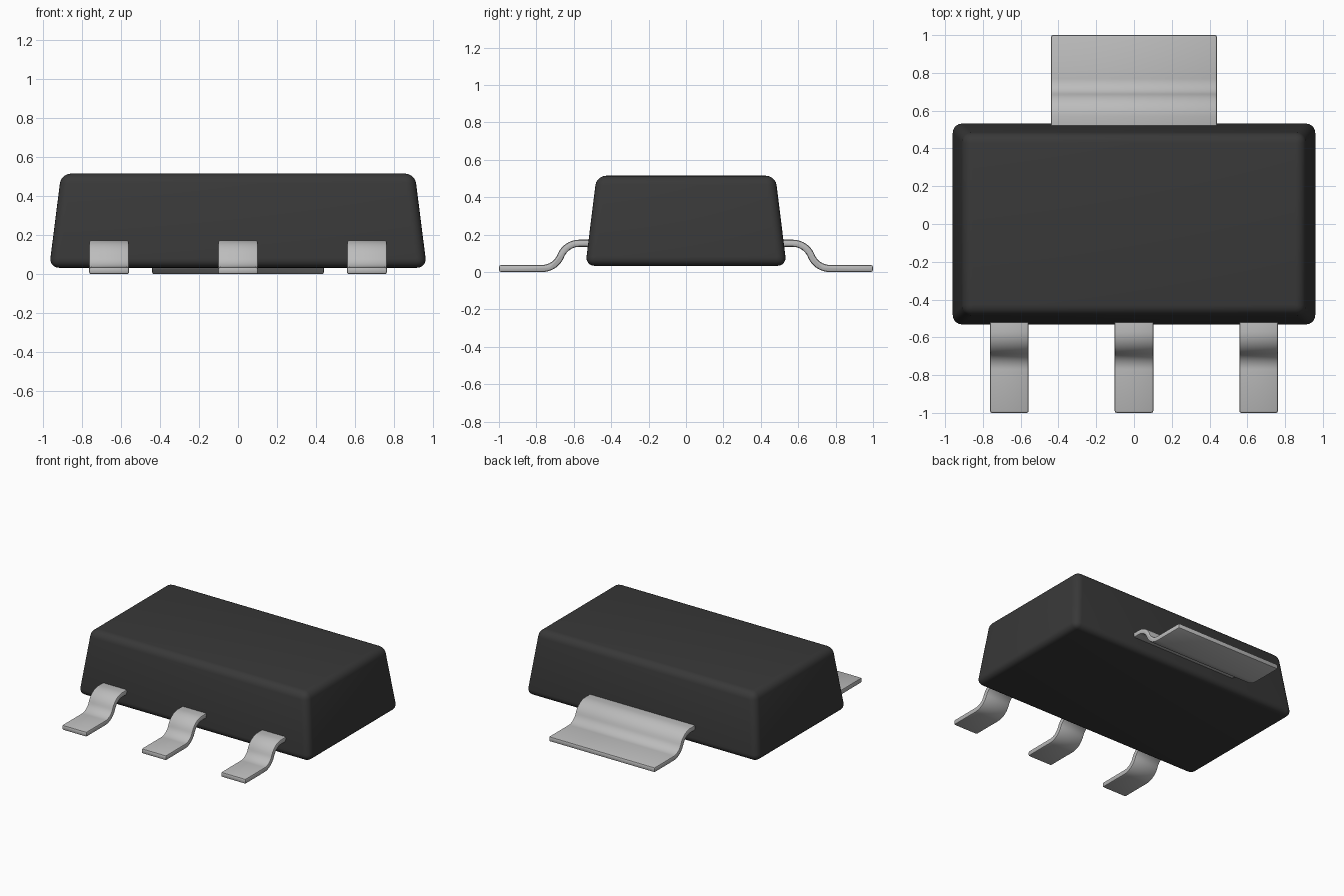
import bpy, bmesh, math
from mathutils import Vector

cube = bpy.data.objects.get("Cube")
if cube:
    bpy.data.objects.remove(cube, do_unlink=True)


def material(name, value):
    m = bpy.data.materials.new(name)
    m.use_nodes = True
    color = (value, value, value, 1)
    m.diffuse_color = color
    m.node_tree.nodes["Principled BSDF"].inputs["Base Color"].default_value = color
    return m


black = material("black plastic", 0.04)
silver = material("silver metal", 0.50)


def finish(bm, name, mat, bevel, segments):
    """Turn a bmesh into a bevelled, smooth-shaded object."""
    bmesh.ops.recalc_face_normals(bm, faces=bm.faces)
    mesh = bpy.data.meshes.new(name)
    bm.to_mesh(mesh)
    bm.free()
    mesh.materials.append(mat)
    ob = bpy.data.objects.new(name, mesh)
    bpy.context.collection.objects.link(ob)
    mod = ob.modifiers.new("rounded edges", 'BEVEL')
    mod.width = bevel
    mod.segments = segments
    mod.limit_method = 'ANGLE'
    mod.angle_limit = math.radians(30)
    bpy.ops.object.select_all(action='DESELECT')
    bpy.context.view_layer.objects.active = ob
    ob.select_set(True)
    bpy.ops.object.modifier_apply(modifier=mod.name)
    bpy.ops.object.shade_smooth_by_angle(angle=math.radians(35))
    return ob


# Tapered plastic body
bm = bmesh.new()
bmesh.ops.create_cube(bm, size=2)
for v in bm.verts:
    top = v.co.z > 0
    hx, hy, z = (0.905, 0.478, 0.515) if top else (0.966, 0.538, 0.033)
    v.co = (v.co.x * hx, v.co.y * hy, z)
finish(bm, "body", black, 0.05, 5)


# Bent lead: S-shaped centre line given thickness, then extruded across x
THICK, RADIUS, BEND, STEPS = 0.038, 0.108, math.radians(68), 10
LOW = THICK / 2
HIGH = LOW + 2 * RADIUS * (1 - math.cos(BEND))
TOE_BEND = 0.77


def s_profile():
    path = [(Vector((1.0, LOW)), 0.0)]
    for i in range(STEPS + 1):               # lower bend, turning upwards
        a = BEND * i / STEPS
        path.append((Vector((TOE_BEND - RADIUS * math.sin(a),
                             LOW + RADIUS * (1 - math.cos(a)))), a))
    heel = TOE_BEND - 2 * RADIUS * math.sin(BEND)
    for i in range(1, STEPS + 1):            # upper bend, levelling out
        a = BEND * (1 - i / STEPS)
        path.append((Vector((heel + RADIUS * math.sin(a),
                             HIGH - RADIUS * (1 - math.cos(a)))), a))
    path.append((Vector((0.45, HIGH)), 0.0))  # end held inside the body
    offset = [(p, Vector((math.sin(a), math.cos(a))) * THICK / 2) for p, a in path]
    return [p + n for p, n in offset] + [p - n for p, n in reversed(offset)]


def lead(name, x, width, side):
    bm = bmesh.new()
    verts = [bm.verts.new((x - width / 2, side * p.x, p.y)) for p in s_profile()]
    face = bm.faces.new(verts)
    ext = bmesh.ops.extrude_face_region(bm, geom=[face])
    moved = [g for g in ext["geom"] if isinstance(g, bmesh.types.BMVert)]
    bmesh.ops.translate(bm, verts=moved, vec=(width, 0, 0))
    finish(bm, name, silver, 0.011, 2)


# Three front leads and the wide rear tab
for name, x in (("right_lead", -0.66), ("middle_lead", 0.0), ("left_lead", 0.66)):
    lead(name, x, 0.205, -1)
lead("rear_tab", 0.0, 0.88, 1)
